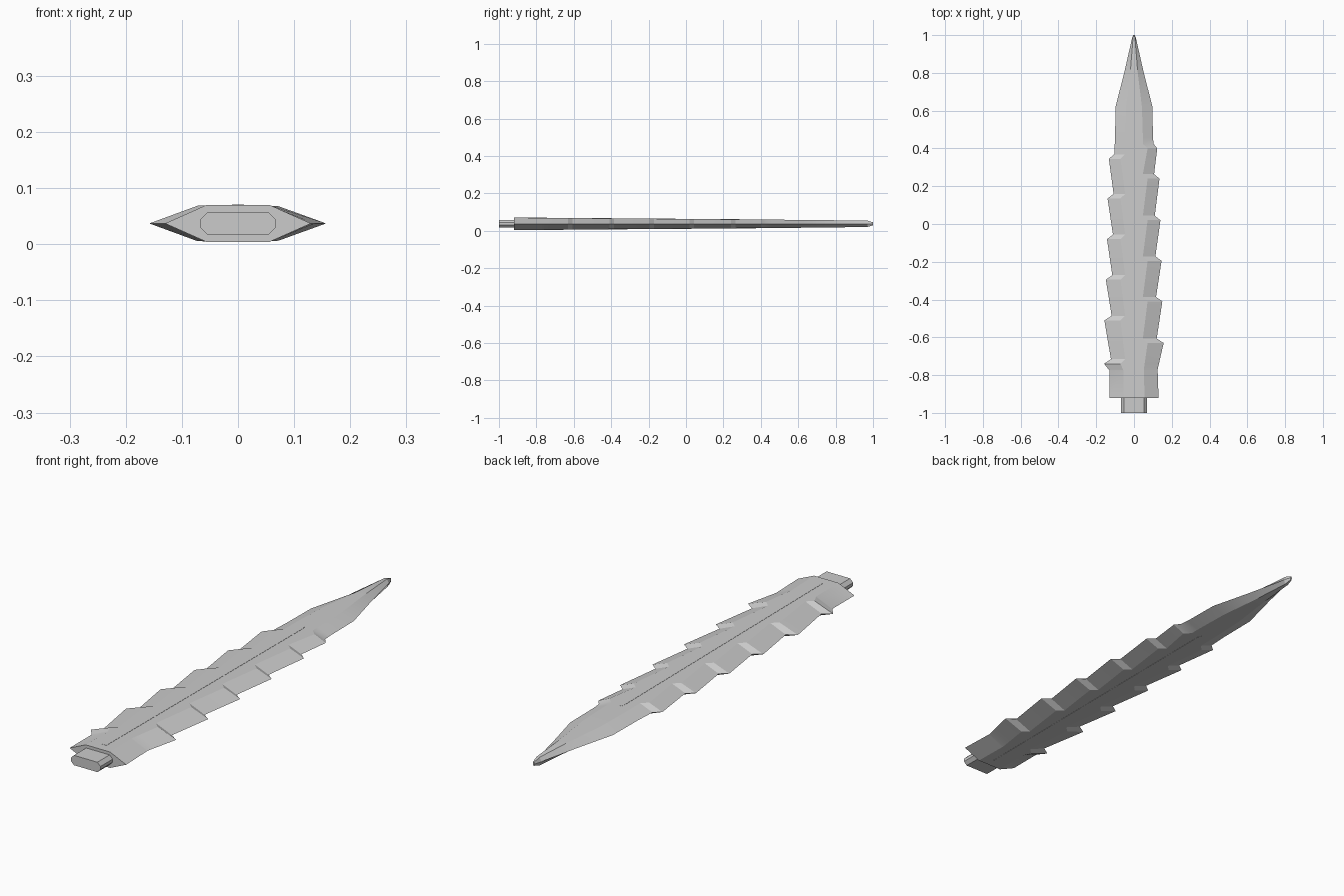
import bpy, bmesh, math

if "Cube" in bpy.data.objects:
    bpy.data.objects.remove(bpy.data.objects["Cube"])

steel = bpy.data.materials.new("steel grey")
steel.diffuse_color = (0.6, 0.6, 0.6, 1)
steel.use_nodes = True
steel.node_tree.nodes["Principled BSDF"].inputs["Base Color"].default_value = steel.diffuse_color
MID = 0.037  # height of the cutting edge


def loft(name, rings, smooth=True):
    """Skin a list of equally sized rings and cap both ends."""
    bm = bmesh.new()
    rows = [[bm.verts.new(p) for p in r] for r in rings]
    n = len(rows[0])
    for a, b in zip(rows, rows[1:]):
        for i in range(n):
            j = (i + 1) % n
            bm.faces.new((a[i], a[j], b[j], b[i]))
    bm.faces.new(rows[0])
    bm.faces.new(rows[-1])
    bmesh.ops.recalc_face_normals(bm, faces=bm.faces)
    me = bpy.data.meshes.new(name)
    bm.to_mesh(me)
    bm.free()
    me.materials.append(steel)
    ob = bpy.data.objects.new(name, me)
    bpy.context.collection.objects.link(ob)
    if smooth:
        bpy.ops.object.select_all(action='DESELECT')
        ob.select_set(True)
        bpy.context.view_layer.objects.active = ob
        bpy.ops.object.shade_smooth_by_angle(angle=math.radians(20))
    return ob


def lerp(table, y):
    """Interpolate rows of (y, values...) at y."""
    for a, b in zip(table, table[1:]):
        if y <= b[0]:
            k = (y - a[0]) / (b[0] - a[0])
            return [p + (q - p) * k for p, q in zip(a[1:], b[1:])]
    return list(table[-1][1:])


def side(teeth, start):
    """Rows of (y, edge half width, flat half width) for one barbed side."""
    rows = [(-0.92, 0.13, 0.056), start]
    for y, w in teeth:
        notch = 0.122 - 0.016 * (y + 0.74)
        rows += [(y, w, 0.072), (y + 0.024, notch, 0.047)]
    return rows + [(0.46, 0.1, 0.047), (0.62, 0.098, 0.042),
                   (0.80, 0.052, 0.02), (0.985, 0.010, 0.005), (1.0, 0.004, 0.002)]


# Barbed blade: six staggered teeth on each side
left = side([(-0.74, 0.158), (-0.51, 0.157), (-0.295, 0.149), (-0.08, 0.143),
             (0.135, 0.14), (0.345, 0.133)], (-0.775, 0.13, 0.056))
right = side([(-0.63, 0.157), (-0.41, 0.15), (-0.195, 0.146), (0.02, 0.14),
              (0.24, 0.135), (0.40, 0.123)], (-0.77, 0.125, 0.052))
thick = [(-0.92, 0.033), (0.62, 0.021), (0.97, 0.017), (1.0, 0.008)]

rings = []
for y in sorted({r[0] for r in left + right + thick}):
    (wl, fl), (wr, fr), (t,) = lerp(left, y), lerp(right, y), lerp(thick, y)
    rings.append([(-wl, y, MID), (-fl, y, MID + t), (fr, y, MID + t),
                  (wr, y, MID), (fr, y, MID - t), (-fl, y, MID - t)])
loft("blade", rings)

# Narrow centre strip on both faces of the blade
for name, s in (("upper_strip", 1), ("lower_strip", -1)):
    strip = []
    for y, w in ((-0.88, 0.011), (0.41, 0.008), (0.43, 0.005)):
        t = lerp(thick, y)[0]
        lo, hi = MID + s * (t - 0.003), MID + s * (t + 0.0008)
        strip.append([(-w, y, lo), (w, y, lo), (w, y, hi), (-w, y, hi)])
    loft(name, strip, False)

# Tang: chamfered block behind the blade
hx, hz, c = 0.068, 0.0205, 0.014
outline = [(-hx, -hz + c), (-hx + c, -hz), (hx - c, -hz), (hx, -hz + c),
           (hx, hz - c), (hx - c, hz), (-hx + c, hz), (-hx, hz - c)]
loft("tang", [[(x, y, MID + z) for x, z in outline] for y in (-1.0, -0.90)], False)
